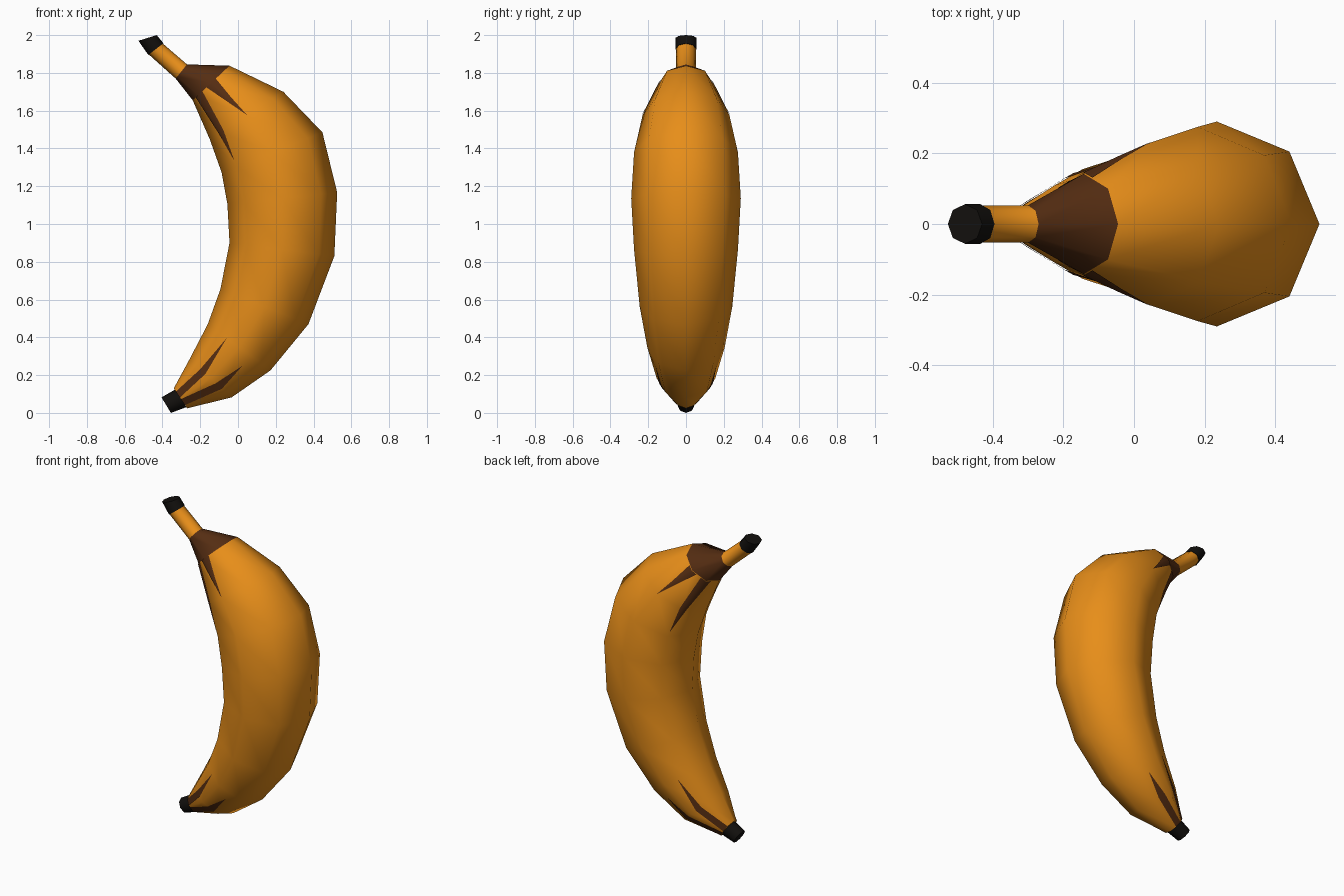
import bpy, bmesh, math
from mathutils import Vector

if "Cube" in bpy.data.objects:
    bpy.data.objects.remove(bpy.data.objects["Cube"])

SIDES = 8

def material(name, rgb):
    m = bpy.data.materials.new(name)
    m.diffuse_color = (*rgb, 1)
    m.use_nodes = True
    m.node_tree.nodes["Principled BSDF"].inputs["Base Color"].default_value = m.diffuse_color
    return m

PEEL = material("peel", (0.80, 0.27, 0.01))
BROWN = material("brown", (0.09, 0.026, 0.006))
BLACK = material("black", (0.006, 0.005, 0.004))

# rings: outer x, outer z, inner x, inner z, half width in y
BODY = [
    (-0.27, 0.024, -0.34, 0.13, 0.06),
    (-0.034, 0.082, -0.257, 0.283, 0.155),
    (0.172, 0.225, -0.16, 0.47, 0.205),
    (0.373, 0.47, -0.093, 0.655, 0.245),
    (0.51, 0.83, -0.045, 0.90, 0.275),
    (0.525, 1.167, -0.056, 1.105, 0.29),
    (0.447, 1.485, -0.087, 1.274, 0.275),
    (0.24, 1.70, -0.15, 1.45, 0.23),
    (-0.045, 1.838, -0.24, 1.655, 0.142),
    (-0.27, 1.845, -0.33, 1.77, 0.053),
    (-0.40, 1.957, -0.475, 1.90, 0.053),
]
STEM_TIP = [(-0.395, 1.957, -0.475, 1.895, 0.056),
            (-0.43, 2.0, -0.527, 1.97, 0.056)]
BLOSSOM_TIP = [(-0.275, 0.03, -0.33, 0.125, 0.052),
               (-0.355, 0.0, -0.405, 0.082, 0.045)]

def ring_point(ring, k):
    """Point on the ring polygon; k counts sides from the outer vertex."""
    ox, oz, ix, iz, w = ring
    mid = Vector(((ox + ix) / 2, 0, (oz + iz) / 2))
    half = Vector(((ox - ix) / 2, 0, (oz - iz) / 2))
    def corner(n):
        a = 2 * math.pi * n / SIDES
        return mid + half * math.cos(a) + Vector((0, -w * math.sin(a), 0))
    n = math.floor(k)
    return corner(n).lerp(corner(n + 1), k - n), mid

def finish(name, bm, mats):
    bmesh.ops.recalc_face_normals(bm, faces=bm.faces)
    me = bpy.data.meshes.new(name)
    bm.to_mesh(me)
    bm.free()
    ob = bpy.data.objects.new(name, me)
    bpy.context.collection.objects.link(ob)
    for m in mats:
        me.materials.append(m)
    bpy.ops.object.select_all(action='DESELECT')
    ob.select_set(True)
    bpy.context.view_layer.objects.active = ob
    bpy.ops.object.shade_smooth_by_angle(angle=math.radians(55))
    return ob

def loft(name, rings, mats, brown_segment=None):
    bm = bmesh.new()
    loops = [[bm.verts.new(ring_point(r, k)[0]) for k in range(SIDES)] for r in rings]
    for i, (a, b) in enumerate(zip(loops, loops[1:])):
        for k in range(SIDES):
            n = (k + 1) % SIDES
            f = bm.faces.new((a[k], a[n], b[n], b[k]))
            f.material_index = int(i == brown_segment)
    bm.faces.new(loops[0])
    bm.faces.new(loops[-1])
    return finish(name, bm, mats)

def body_point(s, k):
    i = min(int(s), len(BODY) - 2)
    p, c = ring_point(BODY[i], k)
    q, d = ring_point(BODY[i + 1], k)
    p, c = p.lerp(q, s - i), c.lerp(d, s - i)
    return p + (p - c).normalized() * 0.004

def streak(name, stations):
    """Thin pointed patch on the peel; stations: (ring, side, half width)."""
    bm = bmesh.new()
    for mirror in (1, -1):
        rows = [[bm.verts.new(body_point(s, mirror * (k + o * w)))
                 for o in (-1, 0, 1)] for s, k, w in stations]
        for a, b in zip(rows, rows[1:]):
            for j in (0, 1):
                quad = (a[j], a[j + 1], b[j + 1], b[j])
                bm.faces.new(quad if mirror > 0 else quad[::-1])
    bmesh.ops.remove_doubles(bm, verts=bm.verts, dist=0.0005)
    finish(name, bm, [BROWN])

# fruit with brown collar and stem
loft("fruit", BODY, [PEEL, BROWN], brown_segment=8)
# black ends
loft("stem_tip", STEM_TIP, [BLACK])
loft("blossom_tip", BLOSSOM_TIP, [BLACK])
# brown streaks, mirrored front to back
streak("upper_side_streak", [(8, 2.0, 0.35), (7.5, 2.0, 0.12), (7, 1.98, 0)])
streak("upper_inner_streak", [(8, 3.0, 0.35), (7, 3.0, 0.13), (6.15, 2.97, 0)])
streak("lower_outer_streak", [(0, 1.5, 0.4), (1, 1.45, 0.2), (1.7, 1.42, 0)])
streak("lower_inner_streak", [(0, 2.5, 0.4), (1, 2.5, 0.17), (2, 2.55, 0)])
